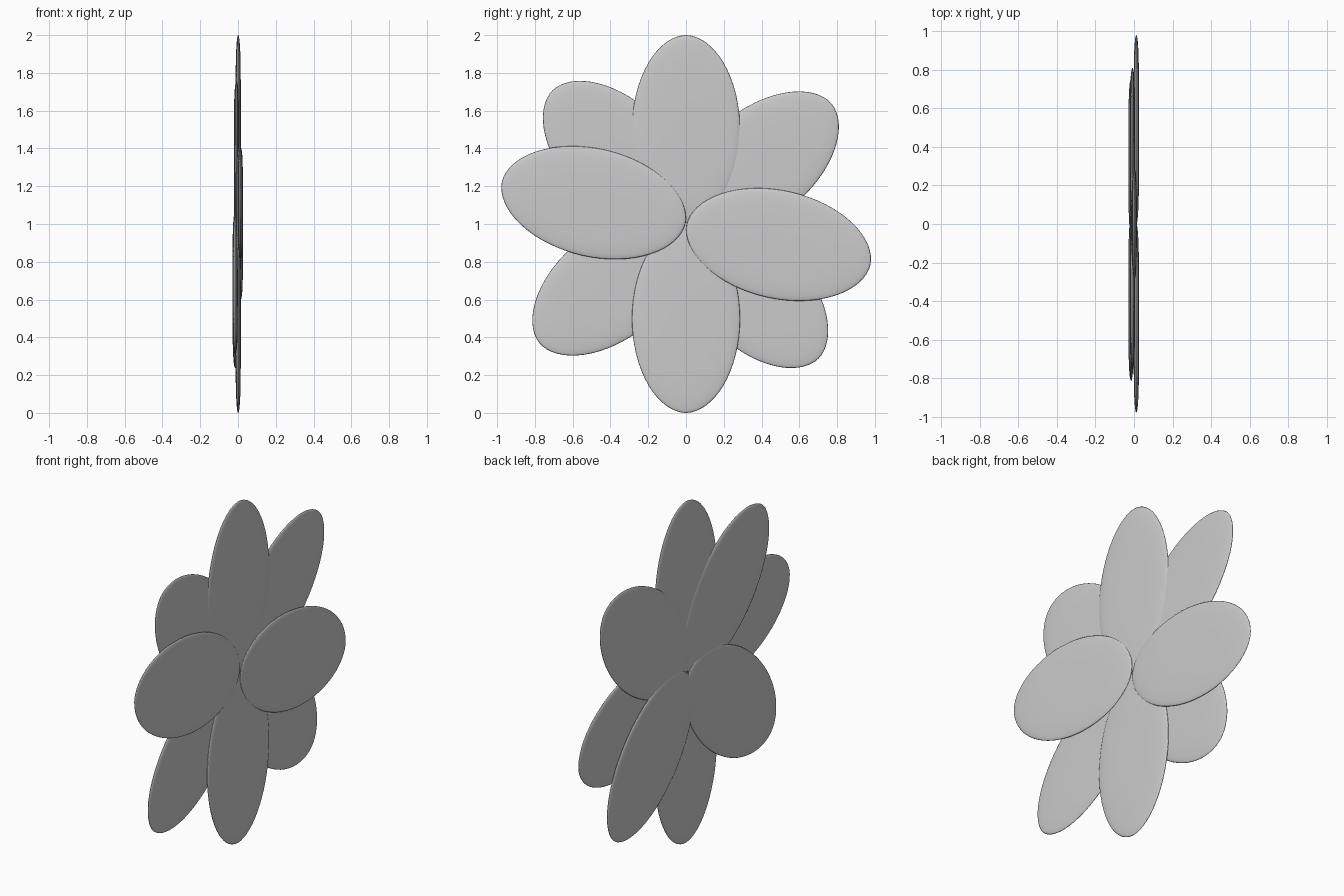
import bpy, bmesh, math
from mathutils import Matrix, Vector

if "Cube" in bpy.data.objects:
    bpy.data.objects.remove(bpy.data.objects["Cube"])

HALF_W, HALF_T, R0, R1 = 0.286, 0.014, 0.004, 1.0
SEG = 64
RINGS = [1.0, 0.993, 0.975, 0.945, 0.90, 0.82, 0.68, 0.45, 0.2]


def outline(s, i):
    # nearly elliptical petal outline, scaled by s about its middle
    a = 2 * math.pi * i / SEG
    sn = math.sin(a)
    w = math.copysign(abs(sn) ** 1.05, sn) * HALF_W
    return (R0 + R1) / 2 + s * (R1 - R0) / 2 * math.cos(a), s * w


def petal(name, angle, x):
    bm = bmesh.new()

    def ring(s, side):
        h = side * HALF_T * math.sqrt(max(0, 1 - s ** 5))
        return [bm.verts.new((h, *outline(s, i))) for i in range(SEG)]

    rim = ring(1.0, 0)
    # pillowed front and back skins sharing one rim
    for side in (1, -1):
        prev = rim
        for s in RINGS[1:]:
            cur = ring(s, side)
            for i in range(SEG):
                j = (i + 1) % SEG
                bm.faces.new((prev[i], prev[j], cur[j], cur[i]))
            prev = cur
        bm.faces.new(prev)
    bmesh.ops.recalc_face_normals(bm, faces=bm.faces)
    # swing the petal about the flower centre
    bm.transform(Matrix.Translation(Vector((x, 0, 1))) @
                 Matrix.Rotation(math.radians(angle), 4, 'X'))
    me = bpy.data.meshes.new(name)
    bm.to_mesh(me)
    bm.free()
    for p in me.polygons:
        p.use_smooth = True
    bpy.context.collection.objects.link(bpy.data.objects.new(name, me))


# name, angle from +y towards +z, depth layer
for name, angle, x in [
    ("petal_top", 90, 0.001), ("petal_bottom", 270, 0.001),
    ("petal_right", -12.5, 0.012), ("petal_left", 167, 0.012),
    ("petal_upper_right", 39.5, -0.008), ("petal_upper_left", 135, -0.008),
    ("petal_lower_left", 219, -0.015), ("petal_lower_right", -45.5, -0.015),
]:
    petal(name, angle, x)
